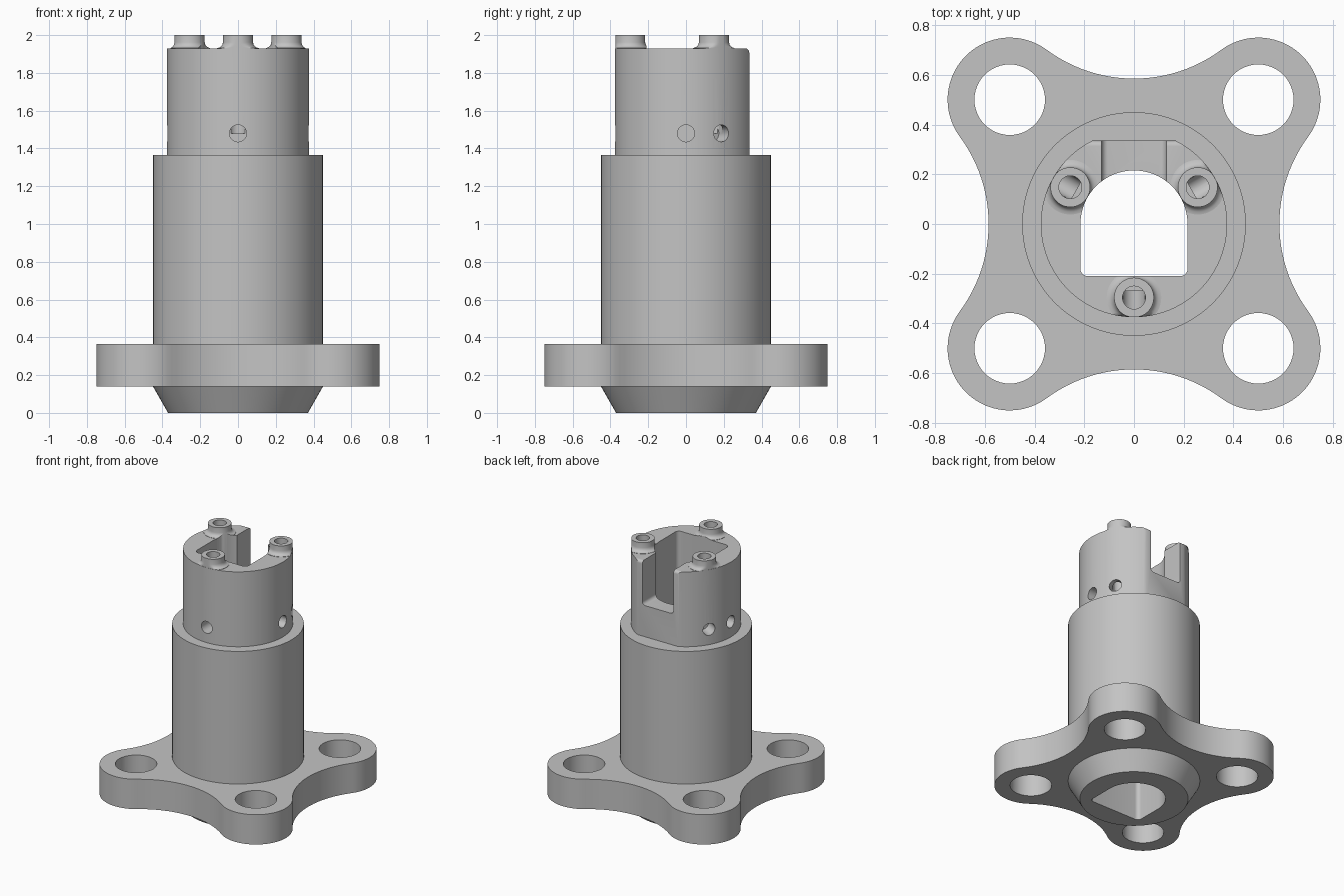
import bpy, bmesh, math
from mathutils import Matrix

if "Cube" in bpy.data.objects:
    bpy.data.objects.remove(bpy.data.objects["Cube"])

grey = bpy.data.materials.new("machined_grey")
grey.diffuse_color = (0.55, 0.55, 0.55, 1)
grey.use_nodes = True
grey.node_tree.nodes["Principled BSDF"].inputs["Base Color"].default_value = grey.diffuse_color


def arc(cx, cy, r, a0, a1, n):
    """Points on an arc, angles in degrees."""
    return [(cx + r * math.cos(math.radians(a0 + (a1 - a0) * i / n)),
             cy + r * math.sin(math.radians(a0 + (a1 - a0) * i / n)))
            for i in range(n + 1)]


def circle(cx, cy, r, n=48):
    return arc(cx, cy, r, 0, 360, n)[:-1]


def loft(name, rings):
    """Closed solid through rings of 3D points."""
    bm = bmesh.new()
    vs = [[bm.verts.new(p) for p in ring] for ring in rings]
    n = len(vs[0])
    for lo, hi in zip(vs, vs[1:]):
        for i in range(n):
            j = (i + 1) % n
            bm.faces.new((lo[i], lo[j], hi[j], hi[i]))
    bm.faces.new(vs[0][::-1])
    bm.faces.new(vs[-1])
    bmesh.ops.recalc_face_normals(bm, faces=bm.faces)
    me = bpy.data.meshes.new(name)
    bm.to_mesh(me)
    bm.free()
    me.materials.append(grey)
    ob = bpy.data.objects.new(name, me)
    bpy.context.collection.objects.link(ob)
    return ob


def prism(name, pts, a, b, matrix=None):
    ob = loft(name, [[(x, y, z) for x, y in pts] for z in (a, b)])
    if matrix:
        ob.data.transform(matrix)
    return ob


def lathe(name, profile, cx=0, cy=0, n=96):
    return loft(name, [[(x, y, z) for x, y in circle(cx, cy, r, n)] for r, z in profile])


def combine(base, tool, operation):
    mod = base.modifiers.new(operation, 'BOOLEAN')
    mod.operation = operation
    mod.solver = 'EXACT'
    mod.object = tool
    bpy.context.view_layer.objects.active = base
    bpy.ops.object.modifier_apply(modifier=mod.name)
    bpy.data.objects.remove(tool)


# Stepped body with tapered foot
body = lathe("flanged_housing", [(0.37, 0), (0.45, 0.14), (0.45, 1.365),
                                 (0.375, 1.365), (0.375, 1.93)])

# Four-lobed flange: convex lobes joined by tangent concave arcs
t = math.degrees(math.atan2(0.675, 0.5))
outline = []
for k in range(4):
    turn = Matrix.Rotation(k * math.pi / 2, 2)
    quarter = arc(0.5, 0.5, 0.25, t - 90, 180 - t, 28) + \
        arc(0, 1.175, 0.59, -t, t - 180, 24)[1:-1]
    for x, y in quarter:
        outline.append((turn[0][0] * x + turn[0][1] * y, turn[1][0] * x + turn[1][1] * y))
combine(body, prism("flange", outline, 0.14, 0.365), 'UNION')

# Back flat with an eased top edge
side_map = Matrix(((0, 0, 1), (1, 0, 0), (0, 1, 0))).to_4x4()
flat = [(0.6, 1.365), (0.6, 2.1), (0.313, 2.1)] + arc(0.313, 1.908, 0.022, 90, 0, 6) + [(0.335, 1.365)]
combine(body, prism("back_flat", flat, -0.5, 0.5, side_map), 'DIFFERENCE')

# Hollow pegs with flared bases, kept within the round wall
peg_spots = [(0.296 * math.cos(math.radians(a)), 0.296 * math.sin(math.radians(a)))
             for a in (30, 150, 270)]
flare = [(0.11 - 0.03 * math.sin(math.radians(a)), 1.962 - 0.03 * math.cos(math.radians(a)))
         for a in (0, 22, 45, 67, 90)]
for px, py in peg_spots:
    peg = lathe("peg", [(0.11, 1.9)] + flare + [(0.08, 2.0)], px, py, 48)
    for v in peg.data.vertices:
        d = math.hypot(v.co.x, v.co.y)
        if d > 0.3742:
            v.co.x *= 0.3742 / d
            v.co.y *= 0.3742 / d
    combine(body, peg, 'UNION')

# D-shaped through bore
bore = arc(0, 0, 0.2155, 0, 180, 40) + arc(-0.1855, -0.18, 0.03, 180, 270, 6) + \
    arc(0.1855, -0.18, 0.03, 270, 360, 6)
combine(body, prism("bore", bore, -0.2, 2.2), 'DIFFERENCE')

# Back slot with rounded floor corners
slot = [(0.13, 2.2), (-0.13, 2.2)] + arc(-0.105, 1.625, 0.025, 180, 270, 6) + \
    arc(0.105, 1.625, 0.025, 270, 360, 6)
combine(body, prism("back_slot", slot, -0.6, -0.05, Matrix.Rotation(math.pi / 2, 4, 'X')),
        'DIFFERENCE')

# Bolt holes through the flange
for sx in (-1, 1):
    for sy in (-1, 1):
        combine(body, prism("bolt_hole", circle(sx * 0.5, sy * 0.5, 0.142), 0, 0.6), 'DIFFERENCE')

# Vertical peg passages and blind radial side ports
for px, py in peg_spots:
    combine(body, prism("peg_hole", circle(px, py, 0.046, 32), 1.48, 2.2), 'DIFFERENCE')
for a in (0, 30, 150, 180, 270):
    aim = Matrix.Translation((0, 0, 1.48)) @ Matrix.Rotation(math.radians(a), 4, 'Z') \
        @ Matrix.Rotation(math.pi / 2, 4, 'Y')
    combine(body, prism("side_port", circle(0, 0, 0.045, 32), 0.27, 0.5, aim), 'DIFFERENCE')

# Smooth curved walls, crisp machined edges
bpy.ops.object.select_all(action='DESELECT')
body.select_set(True)
bpy.context.view_layer.objects.active = body
bpy.ops.object.shade_smooth_by_angle(angle=math.radians(30))
